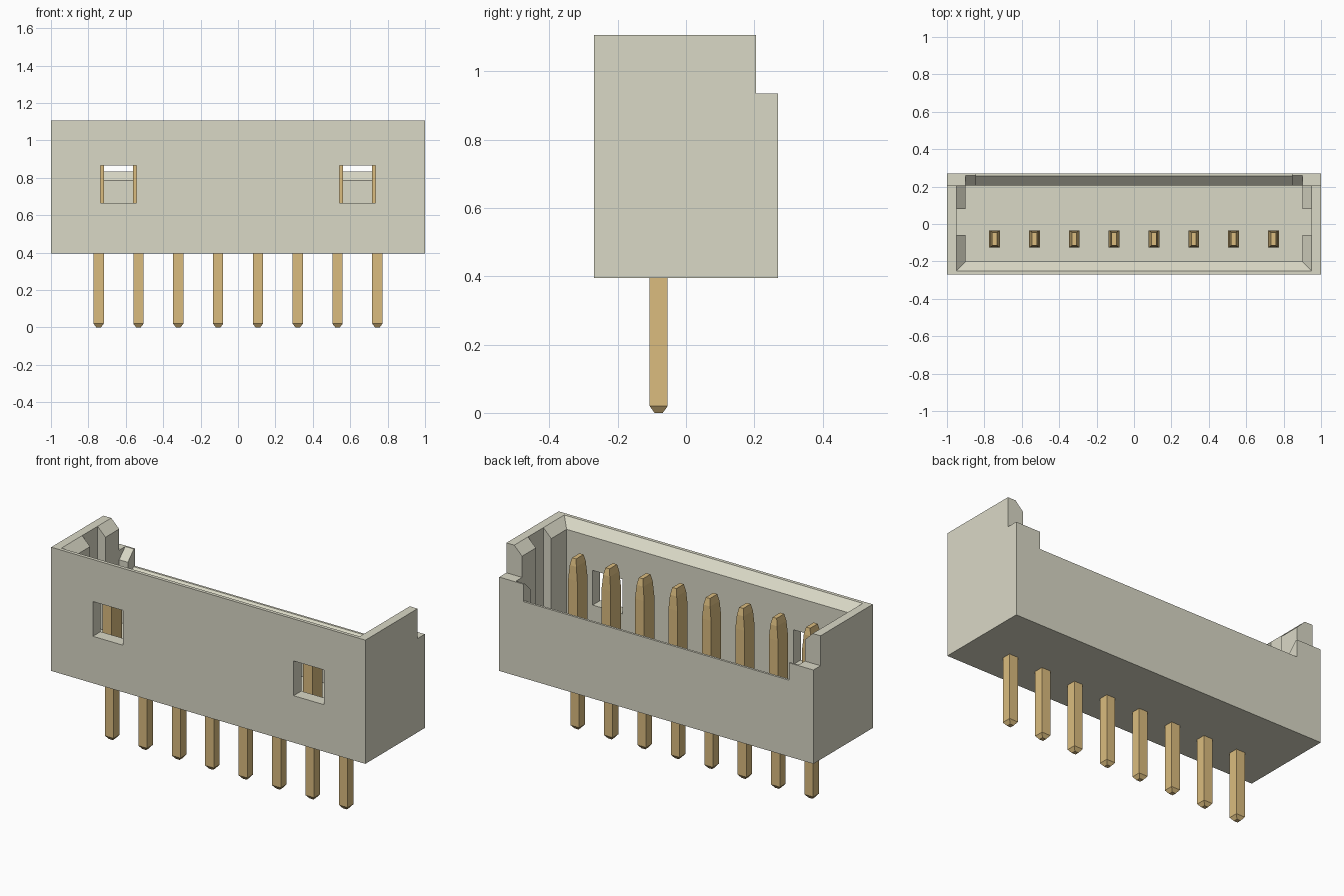
import bpy, bmesh

cube = bpy.data.objects.get("Cube")
if cube:
    bpy.data.objects.remove(cube, do_unlink=True)


def material(name, rgb):
    m = bpy.data.materials.new(name)
    m.use_nodes = True
    m.diffuse_color = (*rgb, 1)
    m.node_tree.nodes["Principled BSDF"].inputs["Base Color"].default_value = (*rgb, 1)
    return m


ivory = material("ivory plastic", (0.70, 0.69, 0.565))
gold = material("gold metal", (0.708, 0.504, 0.212))


def loft(name, rings, mat):
    """Closed solid through rings that all have the same number of points."""
    bm = bmesh.new()
    loops = [[bm.verts.new(p) for p in ring] for ring in rings]
    n = len(loops[0])
    for a, b in zip(loops, loops[1:]):
        for i in range(n):
            j = (i + 1) % n
            bm.faces.new((a[i], a[j], b[j], b[i]))
    bm.faces.new(loops[0][::-1])
    bm.faces.new(loops[-1])
    bmesh.ops.recalc_face_normals(bm, faces=bm.faces)
    me = bpy.data.meshes.new(name)
    bm.to_mesh(me)
    bm.free()
    me.materials.append(mat)
    ob = bpy.data.objects.new(name, me)
    bpy.context.collection.objects.link(ob)
    return ob


def rect(x0, x1, y0, y1, z):
    return [(x0, y0, z), (x1, y0, z), (x1, y1, z), (x0, y1, z)]


def box(name, x0, x1, y0, y1, z0, z1):
    return loft(name, [rect(x0, x1, y0, y1, z0), rect(x0, x1, y0, y1, z1)], ivory)


def prism(name, half, profile):
    """Extrude a (y, z) profile along x from -half to half."""
    return loft(name, [[(x, y, z) for y, z in profile] for x in (-half, half)], ivory)


def cut(target, cutter):
    mod = target.modifiers.new("cut", 'BOOLEAN')
    mod.operation = 'DIFFERENCE'
    mod.solver = 'EXACT'
    mod.object = cutter
    bpy.context.view_layer.objects.active = target
    bpy.ops.object.modifier_apply(modifier=mod.name)
    bpy.data.objects.remove(cutter, do_unlink=True)


BASE, FLOOR, BACK, TOP = 0.395, 0.52, 0.935, 1.107

# Housing block with a lower back wall
housing = prism("housing", 1.0, [(-0.27, BASE), (0.27, BASE), (0.27, BACK),
                                 (0.205, BACK), (0.205, TOP), (-0.27, TOP)])

# Main cavity, with a bevelled back lip
cut(housing, prism("cavity_cutter", 0.90, [
    (-0.20, FLOOR), (0.205, FLOOR), (0.205, 0.88), (0.29, 0.965), (0.29, 1.2), (-0.20, 1.2)]))

# Mitred lead-in bevel along the front and side rims
cut(housing, loft("rim_cutter", [rect(-0.85, 0.85, -0.15, 0.3, TOP - 0.10),
                                 rect(-1.0, 1.0, -0.30, 0.3, TOP + 0.05)], ivory))

# Guide slots in the end walls
cut(housing, box("slot_cutter", -0.95, 0.95, -0.06, 0.08, FLOOR, 1.2))

# Long notch in the back wall
cut(housing, prism("notch_cutter", 0.845, [
    (0.15, 0.73), (0.205, 0.785), (0.257, 0.835), (0.3, 0.835), (0.3, 1.0), (0.15, 1.0)]))

# Two locking windows in the front wall
for s in (-1, 1):
    a, b = sorted((s * 0.543, s * 0.735))
    cut(housing, box("window_cutter", a, b, -0.4, 0.0, 0.665, 0.865))

# Eight contact pins: (z, half width, half depth)
PIN = [(0.0, 0.012, 0.012), (0.02, 0.0275, 0.0265), (0.40, 0.0275, 0.0265),
       (0.40, 0.029, 0.046), (0.87, 0.029, 0.046), (0.95, 0.021, 0.043), (0.99, 0.013, 0.034)]
for i in range(8):
    x, y = (i - 3.5) * 0.2129, -0.08
    loft(f"pin_{i + 1}", [rect(x - w, x + w, y - d, y + d, z) for z, w, d in PIN], gold)
